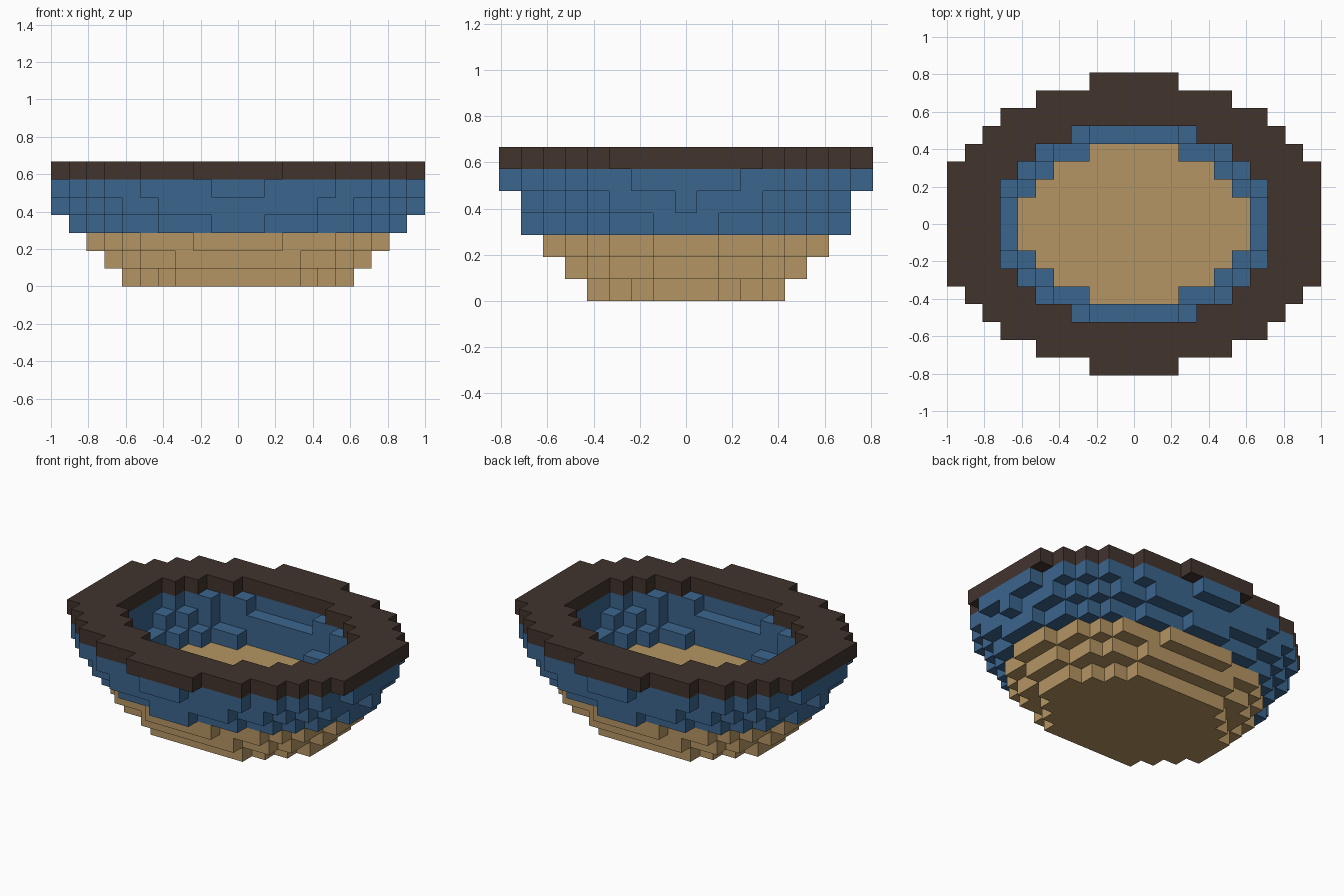
import bpy
import bmesh
import math
from mathutils import Vector

cube = bpy.data.objects.get("Cube")
if cube:
    bpy.data.objects.remove(cube, do_unlink=True)

CELL = 2 / 21
REACH = range(-10, 11)

# Squared radius of each layer's oval, bottom to top, in cells
OUTER = [39, 53, 68, 85, 101, 111, 116.5]
INNER = {3: 40, 4: 52, 5: 58, 6: 63}
OUTER_STRETCH, INNER_STRETCH = 1.7, 2.1


def in_oval(x, y, limit, stretch):
    return x * x + stretch * y * y <= limit


# Stepped bowl: filled ovals with the hollow taken out
cells = set()
for layer, limit in enumerate(OUTER):
    for x in REACH:
        for y in REACH:
            hollow = layer in INNER and in_oval(x, y, INNER[layer], INNER_STRETCH)
            if in_oval(x, y, limit, OUTER_STRETCH) and not hollow:
                cells.add((x, y, layer))


def make_material(name, colour):
    mat = bpy.data.materials.new(name)
    mat.use_nodes = True
    mat.diffuse_color = (*colour, 1)
    bsdf = next(n for n in mat.node_tree.nodes if n.type == 'BSDF_PRINCIPLED')
    bsdf.inputs["Base Color"].default_value = (*colour, 1)
    return mat


def add_layers(name, layers, mat):
    """Skin the exposed sides of the cells in some layers."""
    bm = bmesh.new()
    for cell in cells:
        if cell[2] not in layers:
            continue
        centre = Vector(cell) + Vector((0, 0, 0.5))
        for axis in range(3):
            for sign in (-1, 1):
                out, u, v = Vector(), Vector(), Vector()
                out[axis] = sign
                u[(axis + 1) % 3] = 0.5
                v[(axis + 2) % 3] = 0.5 * sign
                if tuple(int(a + b) for a, b in zip(cell, out)) in cells:
                    continue
                mid = centre + out * 0.5
                corners = (mid - u - v, mid + u - v, mid + u + v, mid - u + v)
                bm.faces.new([bm.verts.new(c * CELL) for c in corners])
    bmesh.ops.remove_doubles(bm, verts=bm.verts, dist=0.001)
    # Merge the flat areas into larger faces
    bmesh.ops.dissolve_limit(bm, angle_limit=math.radians(1),
                             verts=bm.verts, edges=bm.edges)
    mesh = bpy.data.meshes.new(name)
    bm.to_mesh(mesh)
    bm.free()
    mesh.materials.append(mat)
    obj = bpy.data.objects.new(name, mesh)
    bpy.context.collection.objects.link(obj)


# Tan base, blue wall, dark rim
add_layers("bowl_base", range(0, 3), make_material("tan clay", (0.462, 0.301, 0.125)))
add_layers("bowl_wall", range(3, 6), make_material("blue glaze", (0.044, 0.130, 0.270)))
add_layers("bowl_rim", range(6, 7), make_material("dark brown", (0.054, 0.034, 0.027)))
